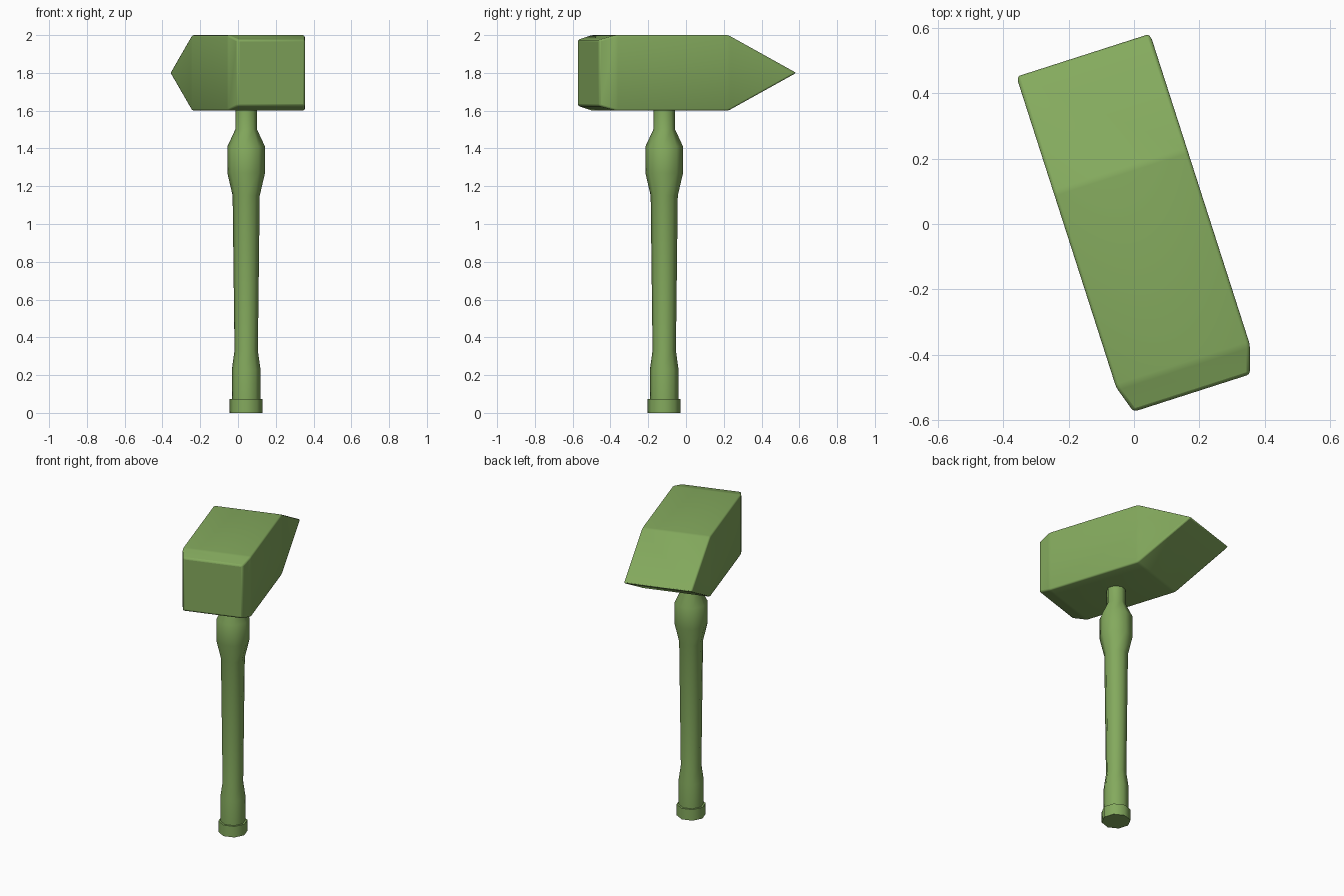
import bpy, bmesh
from math import radians, cos, sin, pi

if "Cube" in bpy.data.objects:
    bpy.data.objects.remove(bpy.data.objects["Cube"])

ANGLE = radians(17.8)  # the whole hammer is turned about z

green = bpy.data.materials.new("green")
green.diffuse_color = (0.23, 0.40, 0.11, 1)
green.use_nodes = True
green.node_tree.nodes["Principled BSDF"].inputs["Base Color"].default_value = green.diffuse_color


def make_object(name, bm):
    bmesh.ops.recalc_face_normals(bm, faces=bm.faces)
    mesh = bpy.data.meshes.new(name)
    bm.to_mesh(mesh)
    bm.free()
    mesh.materials.append(green)
    ob = bpy.data.objects.new(name, mesh)
    bpy.context.collection.objects.link(ob)
    ob.rotation_euler.z = ANGLE
    return ob


def loft(bm, rings):
    """Skin a list of equal-length point rings and cap both ends."""
    rings = [[bm.verts.new(p) for p in ring] for ring in rings]
    n = len(rings[0])
    for a, b in zip(rings, rings[1:]):
        for i in range(n):
            j = (i + 1) % n
            bm.faces.new((a[i], a[j], b[j], b[i]))
    bm.faces.new(rings[0])
    bm.faces.new(rings[-1])


def smooth(ob, degrees):
    bpy.ops.object.select_all(action='DESELECT')
    ob.select_set(True)
    bpy.context.view_layer.objects.active = ob
    bpy.ops.object.shade_smooth_by_angle(angle=radians(degrees))


# Head: (position along head, half width, half height), striking face to wedge
CX, CZ = 0.010, 1.8
sections = [(-0.547, 0.187, 0.175), (-0.46, 0.215, 0.2), (0.166, 0.215, 0.2), (0.544, 0.215, 0.0)]
bm = bmesh.new()
loft(bm, [[(CX + sx * w, y, CZ + sz * h) for sx, sz in ((-1, -1), (1, -1), (1, 1), (-1, 1))]
          for y, w, h in sections])
# the wedge end collapses to a single edge
bmesh.ops.remove_doubles(bm, verts=bm.verts, dist=0.0001)
head = make_object("hammer_head", bm)
smooth(head, 40)
bevel = head.modifiers.new("soft_edges", 'BEVEL')
bevel.limit_method = 'NONE'
bevel.width = 0.01
bevel.segments = 2

# Handle: eight-sided turned profile (radius, z)
HX, HY = 0.006, -0.123
profile = [(0.0877, 0.0), (0.0877, 0.073), (0.076, 0.073), (0.076, 0.23), (0.062, 0.33),
           (0.072, 1.15), (0.10, 1.27), (0.10, 1.41), (0.058, 1.50), (0.058, 1.63)]
bm = bmesh.new()
loft(bm, [[(HX + r * cos(pi / 8 + k * pi / 4), HY + r * sin(pi / 8 + k * pi / 4), z)
           for k in range(8)] for r, z in profile])
handle = make_object("handle", bm)
smooth(handle, 50)
